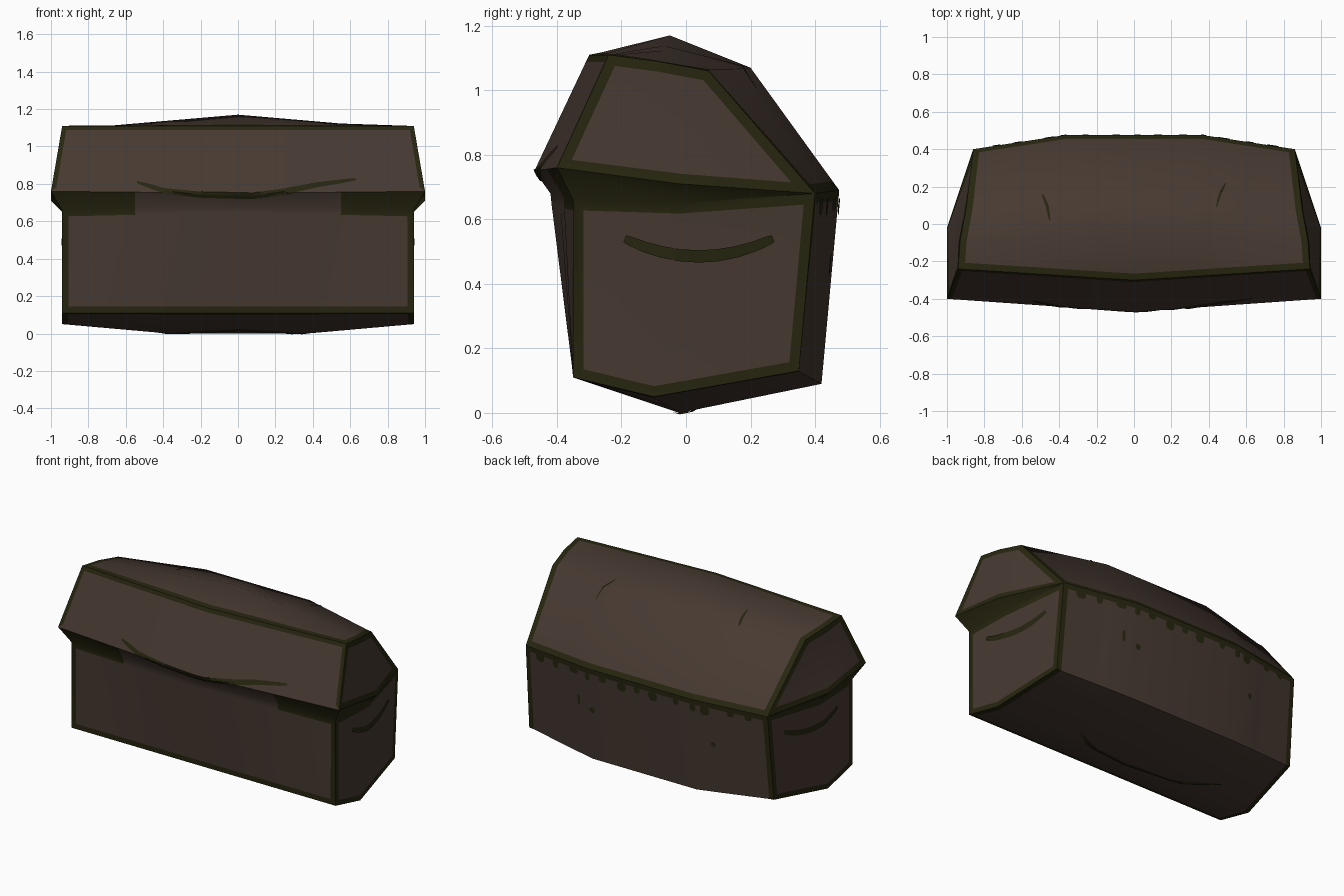
import bpy, bmesh, math, random
from mathutils import Vector
from mathutils.bvhtree import BVHTree

if "Cube" in bpy.data.objects:
    bpy.data.objects.remove(bpy.data.objects["Cube"])

random.seed(4)

def material(name, col):
    m = bpy.data.materials.new(name)
    m.diffuse_color = (*col, 1)
    m.use_nodes = True
    m.node_tree.nodes["Principled BSDF"].inputs["Base Color"].default_value = m.diffuse_color
    return m

stone = material("dark brown", (0.062, 0.041, 0.031))
moss = material("dark moss green", (0.020, 0.019, 0.005))

# Cross-section points: end corner (x, y, z), knee x, mid-span (y, z)
PROFILE = [
    ((0.94, -0.35, 0.11), 0.00, (-0.35, 0.11)),    # 0 front bottom
    ((0.94, -0.10, 0.05), 0.37, (-0.02, 0.00)),    # 1 keel
    ((0.87, 0.35, 0.13), 0.37, (0.42, 0.09)),      # 2 back bottom
    ((0.86, 0.40, 0.68), 0.37, (0.475, 0.69)),     # 3 back eave
    ((0.90, 0.07, 1.06), 0.37, (0.20, 1.07)),      # 4 back top
    ((0.93, -0.09, 1.09), 0.00, (-0.05, 1.17)),    # 5 ridge
    ((0.94, -0.24, 1.11), 0.00, (-0.30, 1.11)),    # 6 front top
    ((1.00, -0.40, 0.76), 0.00, (-0.47, 0.75)),    # 7 lid lip
    ((0.94, -0.35, 0.66), 0.00, (-0.42, 0.68)),    # 8 body top under lip
]
STATIONS = [-1, -0.55, -0.37, 0, 0.37, 0.55, 1]

def section_point(p, s):
    (ex, ey, ez), knee, (my, mz) = p
    x = ex if abs(s) == 1 else abs(s)
    t = max(0.0, (x - knee) / (ex - knee))
    return (math.copysign(x, s), my + (ey - my) * t, mz + (ez - mz) * t)

# Main block lofted through the stations
bm = bmesh.new()
rings = [[bm.verts.new(section_point(p, s)) for p in PROFILE] for s in STATIONS]
bands = []
for i in range(9):
    j = (i + 1) % 9
    bands.append([bm.faces.new((a[i], a[j], b[j], b[i])) for a, b in zip(rings, rings[1:])])

# Ends: lid gable, lid underside, body wall
end_panels = []
for r, sx in ((rings[0], -1), (rings[-1], 1)):
    bulge = bm.verts.new((sx * 1.0, -0.02, 0.71))
    under = bm.verts.new((sx * 0.94, -0.02, 0.65))
    end_panels.append([bm.faces.new((r[3], r[4], r[5], r[6], r[7], bulge))])
    end_panels.append([bm.faces.new((r[0], r[1], r[2], r[3], under, r[8]))])
    for vs in ((r[7], r[8], under, bulge), (bulge, under, r[3])):
        bm.faces.new(vs).material_index = 1
bmesh.ops.recalc_face_normals(bm, faces=bm.faces)

# Moss under the lip, near the corners
for f in bands[7]:
    f.material_index = int(abs(f.calc_center_median().x) > 0.55)

def edge_moss(faces, width, keep=lambda c: True):
    """Inset a panel and colour the rim moss where the rule holds."""
    rim = bmesh.ops.inset_region(bm, faces=faces, thickness=width, use_boundary=True,
                                 use_even_offset=True)['faces']
    for f in rim:
        f.material_index = int(keep(f.calc_center_median()))

edge_moss(bands[3] + bands[4] + bands[5], 0.035)
edge_moss(bands[0] + bands[1] + bands[2], 0.032)
edge_moss(bands[6], 0.025, lambda c: c.z > 0.8)
edge_moss(bands[8], 0.034, lambda c: c.z < 0.6 or abs(c.x) > 0.55)
for panel in end_panels:
    edge_moss(panel, 0.032)

mesh = bpy.data.meshes.new("stone_block")
bm.to_mesh(mesh)
tree = BVHTree.FromBMesh(bm)
bm.free()
block = bpy.data.objects.new("stone_block", mesh)
bpy.context.collection.objects.link(block)
mesh.materials.append(stone)
mesh.materials.append(moss)
bpy.context.view_layer.objects.active = block
block.select_set(True)
bpy.ops.object.shade_smooth_by_angle(angle=math.radians(40))
block.select_set(False)

# Moss strokes: thin ribbons projected on the block from one side
SIDES = {
    'front': (lambda u, v: (u, -3, v), (0, 1, 0)),
    'back': (lambda u, v: (u, 3, v), (0, -1, 0)),
    'right': (lambda u, v: (3, u, v), (-1, 0, 0)),
    'left': (lambda u, v: (-3, u, v), (1, 0, 0)),
    'top': (lambda u, v: (u, v, 3), (0, 0, -1)),
    'bottom': (lambda u, v: (u, v, -3), (0, 0, 1)),
}

sb = bmesh.new()

def stroke(side, pts, width, taper=0.3):
    place, d = SIDES[side]
    d = Vector(d)
    pts = [Vector(p) for p in pts]
    path = [a.lerp(b, k / 4) for a, b in zip(pts, pts[1:]) for k in range(4)] + [pts[-1]]
    n = len(path) - 1
    rows = []
    for i, p in enumerate(path):
        t = (path[min(i + 1, n)] - path[max(i - 1, 0)]).normalized()
        w = width / 2 * (taper + (1 - taper) * math.sin(math.pi * i / n) ** 0.5 if 0 < i < n else taper)
        row = []
        for k in (-1, 0, 1):
            q = p + Vector((-t.y, t.x)) * w * k
            hit, nor, _, _ = tree.ray_cast(Vector(place(*q)), d)
            if hit is None:
                return
            row.append(sb.verts.new(hit - d * 0.005))
        rows.append(row)
    for a, b in zip(rows, rows[1:]):
        for k in (0, 1):
            f = sb.faces.new((a[k], a[k + 1], b[k + 1], b[k]))
            f.normal_update()
            if f.normal.dot(d) > 0:
                f.normal_flip()

# Arcs on both ends and underneath
for side in ('left', 'right'):
    stroke(side, [(0.04 + 0.23 * k / 4, 0.485 + 0.055 * (k / 4) ** 2) for k in range(-4, 5)], 0.038, 0.6)
stroke('bottom', [(0.42, 0.03), (0.25, -0.05), (0.0, -0.09), (-0.3, -0.04), (-0.6, 0.06)], 0.035)
# Lip strokes on the front
stroke('front', [(-0.54, 0.81), (-0.4, 0.765), (-0.2, 0.742), (0.08, 0.735), (0.25, 0.76),
                 (0.42, 0.795), (0.63, 0.825)], 0.034)
# Scratches on the roof
stroke('top', [(-0.49, 0.16), (-0.465, 0.1), (-0.45, 0.02)], 0.016)
stroke('top', [(0.49, 0.22), (0.46, 0.16), (0.44, 0.09)], 0.012)
# Drips below the back eave, plus a few spots
for i in range(13):
    x = -0.72 + i * 0.12 + random.uniform(-0.03, 0.03)
    stroke('back', [(x, 0.665), (x, 0.63 - random.uniform(0, 0.03))], random.uniform(0.03, 0.07), 0.5)
for x, z, h, w in ((0.35, 0.42, 0.035, 0.035), (0.45, 0.46, 0.07, 0.02), (-0.5, 0.42, 0.03, 0.03)):
    stroke('back', [(x, z - h / 2), (x, z + h / 2)], w, 0.5)

sm = bpy.data.meshes.new("moss_strokes")
sb.to_mesh(sm)
sb.free()
sm.materials.append(moss)
bpy.context.collection.objects.link(bpy.data.objects.new("moss_strokes", sm))
